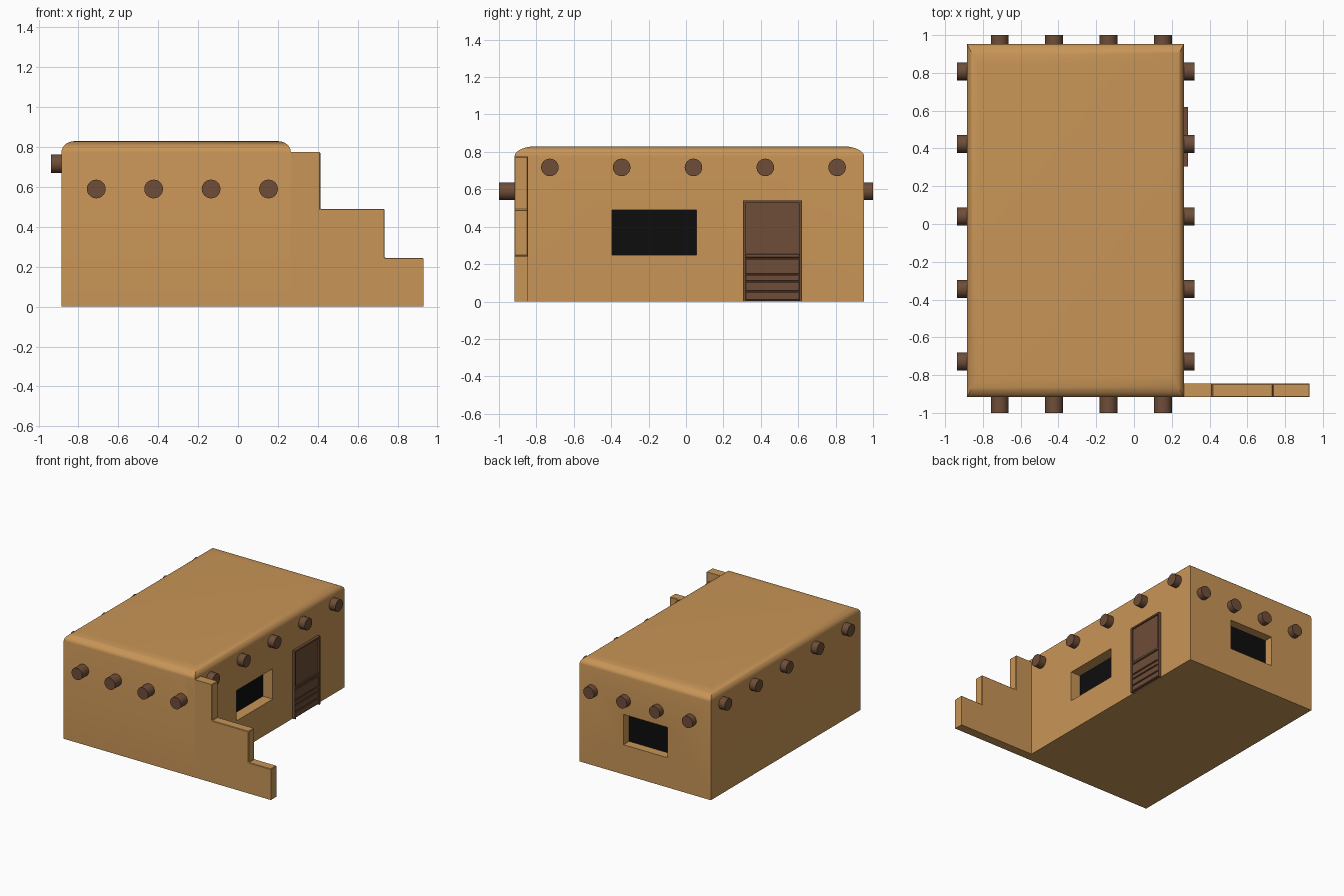
import bpy, bmesh
from math import sin, cos, pi

if "Cube" in bpy.data.objects:
    bpy.data.objects.remove(bpy.data.objects["Cube"])

def material(name, rgb):
    m = bpy.data.materials.new(name)
    m.diffuse_color = (*rgb, 1)
    m.use_nodes = True
    m.node_tree.nodes["Principled BSDF"].inputs["Base Color"].default_value = m.diffuse_color
    return m

CLAY = material("clay", (0.58, 0.30, 0.095))
WOOD = material("wood", (0.156, 0.075, 0.04))
DARK = material("dark", (0.004, 0.004, 0.004))

def finish(name, bm, mat):
    bmesh.ops.recalc_face_normals(bm, faces=bm.faces[:])
    me = bpy.data.meshes.new(name)
    bm.to_mesh(me)
    bm.free()
    ob = bpy.data.objects.new(name, me)
    bpy.context.collection.objects.link(ob)
    if mat:
        me.materials.append(mat)
    return ob

def box(name, x, y, z, mat, bevel=0):
    bm = bmesh.new()
    bmesh.ops.create_cube(bm, size=1)
    for v in bm.verts:
        v.co = [r[0] if c < 0 else r[1] for c, r in zip(v.co, (x, y, z))]
    if bevel:
        bmesh.ops.bevel(bm, geom=bm.edges[:], offset=bevel, segments=1, affect='EDGES')
    return finish(name, bm, mat)

def activate(ob):
    bpy.ops.object.select_all(action='DESELECT')
    ob.select_set(True)
    bpy.context.view_layer.objects.active = ob

def smooth(ob):
    activate(ob)
    bpy.ops.object.shade_smooth_by_angle(angle=pi / 6)

X0, X1, Y0, Y1 = -0.885, 0.265, -0.917, 0.953
EAVE, TOP = 0.775, 0.83

# House body: stacked rectangles, with the roof rim following a quarter ellipse
bm = bmesh.new()
N = 8
levels = [(0, 0, 0)]
for i in range(N + 1):
    a = i / N * pi / 2
    levels.append((0.065 * (1 - cos(a)), 0.115 * (1 - cos(a)), EAVE + (TOP - EAVE) * sin(a)))
rings = [[bm.verts.new(p) for p in ((X0 + dx, Y0 + dy, z), (X1 - dx, Y0 + dy, z),
                                    (X1 - dx, Y1 - dy, z), (X0 + dx, Y1 - dy, z))]
         for dx, dy, z in levels]
for a, b in zip(rings, rings[1:]):
    for i in range(4):
        j = (i + 1) % 4
        bm.faces.new((a[i], a[j], b[j], b[i]))
bm.faces.new(rings[0][::-1])
bm.faces.new(rings[-1])
house = finish("house_body", bm, CLAY)

# Window recesses with dark panes at the back
def window(name, x, y, z, pane_x, pane_y):
    cutter = box(name + "_cutter", x, y, z, CLAY)
    cutter.hide_render = True
    mod = house.modifiers.new(name, 'BOOLEAN')
    mod.operation, mod.solver, mod.object = 'DIFFERENCE', 'EXACT', cutter
    activate(house)
    bpy.ops.object.modifier_apply(modifier=mod.name)
    bpy.data.objects.remove(cutter)
    box(name + "_pane", pane_x, pane_y, z, DARK)

window("side_window", (X1 - 0.09, X1 + 0.1), (-0.395, 0.055), (0.25, 0.49),
       (X1 - 0.1, X1 - 0.085), (-0.395, 0.055))
window("back_window", (-0.507, -0.12), (Y1 - 0.075, Y1 + 0.1), (0.235, 0.475),
       (-0.507, -0.12), (Y1 - 0.085, Y1 - 0.07))
smooth(house)

# Stepped wing wall
bm = bmesh.new()
profile = [(0.2, 0), (0.93, 0), (0.93, 0.245), (0.735, 0.245), (0.735, 0.49),
           (0.413, 0.49), (0.413, EAVE), (0.2, EAVE)]
face = bm.faces.new([bm.verts.new((x, Y0, z)) for x, z in profile])
ext = bmesh.ops.extrude_face_region(bm, geom=[face])
for v in ext["geom"]:
    if isinstance(v, bmesh.types.BMVert):
        v.co.y = -0.845
tops = [e for e in bm.edges if all(v.co.z > 0.1 and v.co.x > 0.3 for v in e.verts)]
bmesh.ops.bevel(bm, geom=tops, offset=0.004, segments=1, affect='EDGES')
finish("stepped_wall", bm, CLAY)

# Roof logs running right through the house
def log(name, a, b):
    bm = bmesh.new()
    axis = 0 if a[0] != b[0] else 1
    ends = []
    for p in (a, b):
        ring = []
        for i in range(24):
            t = 2 * pi * i / 24
            co = list(p)
            co[1 - axis] += 0.047 * cos(t)
            co[2] += 0.047 * sin(t)
            ring.append(bm.verts.new(co))
        bm.faces.new(ring)
        ends.append(ring)
    for i in range(24):
        j = (i + 1) % 24
        bm.faces.new((ends[0][i], ends[0][j], ends[1][j], ends[1][i]))
    smooth(finish(name, bm, WOOD))

for i in range(4):
    x = -0.711 + 0.288 * i
    log(f"long_log_{i + 1}", (x, -1, 0.59), (x, 1, 0.59))
for i in range(5):
    y = -0.728 + 0.384 * i
    log(f"cross_log_{i + 1}", (-0.938, y, 0.717), (0.32, y, 0.717))

# Door: backing panel, frame and horizontal slats
D0, D1 = 0.305, 0.62
box("door_panel", (0.24, 0.276), (D0 + 0.005, D1 - 0.005), (0.003, 0.535), WOOD)
for n, y in (("left", (D0, D0 + 0.013)), ("right", (D1 - 0.013, D1))):
    box(f"door_frame_{n}", (0.24, 0.287), y, (0, 0.54), WOOD)
box("door_frame_top", (0.24, 0.287), (D0 + 0.013, D1 - 0.013), (0.527, 0.54), WOOD)
for i, z in enumerate([(0.008, 0.05), (0.056, 0.104), (0.11, 0.142), (0.148, 0.228), (0.234, 0.254)]):
    box(f"door_slat_{i + 1}", (0.24, 0.283), (D0 + 0.013, D1 - 0.013), z, WOOD, 0.003)
